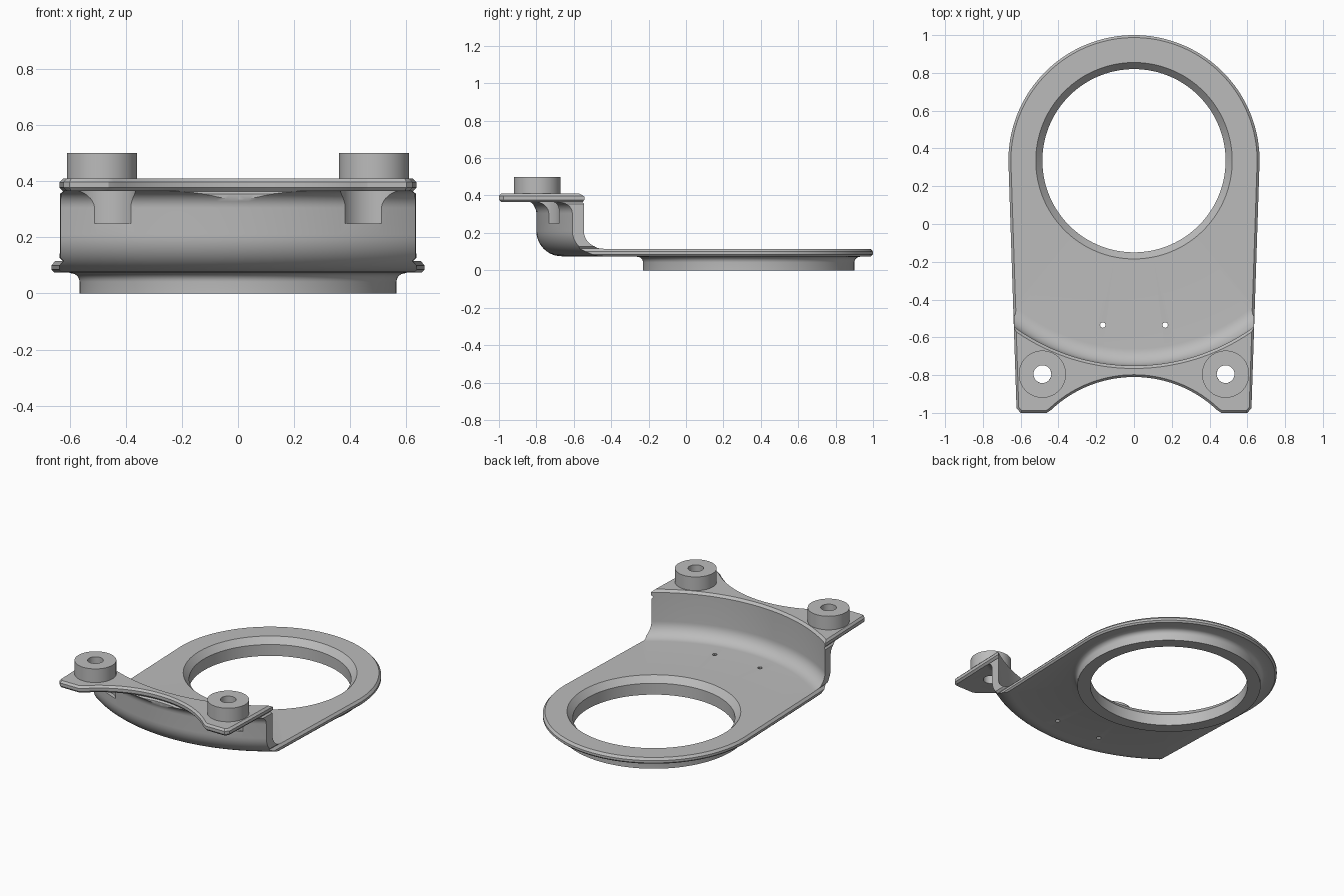
import bpy, bmesh
from math import sin, cos, pi, sqrt, radians
from mathutils import Vector

cube = bpy.data.objects.get("Cube")
if cube:
    bpy.data.objects.remove(cube, do_unlink=True)

grey = bpy.data.materials.new("plain_grey")
grey.use_nodes = True
grey.diffuse_color = (0.5, 0.5, 0.5, 1)
grey.node_tree.nodes["Principled BSDF"].inputs["Base Color"].default_value = grey.diffuse_color

AXIS_Y = 0.335      # centre of the big ring
BOLT = (0.485, -0.795)


def make_object(name, bm):
    bmesh.ops.recalc_face_normals(bm, faces=bm.faces)
    mesh = bpy.data.meshes.new(name)
    bm.to_mesh(mesh)
    bm.free()
    mesh.materials.append(grey)
    obj = bpy.data.objects.new(name, mesh)
    bpy.context.collection.objects.link(obj)
    return obj


def skin(bm, rings, wrap):
    """Join equal closed rings of vertices with quads."""
    n = len(rings[0])
    pairs = list(zip(rings, rings[1:]))
    if wrap:
        pairs.append((rings[-1], rings[0]))
    for a, b in pairs:
        for i in range(n):
            j = (i + 1) % n
            bm.faces.new((a[i], a[j], b[j], b[i]))


def revolve(name, profile, cx, cy, segs):
    """Turn a closed (radius, z) section round a vertical axis."""
    bm = bmesh.new()
    rings = []
    for k in range(segs):
        a = 2 * pi * k / segs
        rings.append([bm.verts.new((cx + r * cos(a), cy + r * sin(a), z)) for r, z in profile])
    skin(bm, rings, True)
    return make_object(name, bm)


def cylinder(name, cx, cy, radius, z0, z1, segs):
    bm = bmesh.new()
    rings = [[bm.verts.new((cx + radius * cos(2 * pi * i / segs),
                            cy + radius * sin(2 * pi * i / segs), z)) for i in range(segs)]
             for z in (z0, z1)]
    skin(bm, rings, False)
    bm.faces.new(rings[0])
    bm.faces.new(rings[1])
    return make_object(name, bm)


def arc(cx, cz, r, a0, a1, n=10):
    return [(cx + r * cos(radians(a0 + (a1 - a0) * i / n)),
             cz + r * sin(radians(a0 + (a1 - a0) * i / n))) for i in range(n + 1)]


def inset(points, d):
    """Move a counter-clockwise outline inward by d."""
    result = []
    for i, p in enumerate(points):
        e0 = (p - points[i - 1]).normalized()
        e1 = (points[(i + 1) % len(points)] - p).normalized()
        n0, n1 = Vector((-e0.y, e0.x)), Vector((-e1.y, e1.x))
        result.append(p + (n0 + n1) * d / (1 + n0.dot(n1)))
    return result


def boolean(obj, cutter, operation):
    mod = obj.modifiers.new(operation, 'BOOLEAN')
    mod.operation = operation
    mod.solver = 'EXACT'
    mod.object = cutter
    bpy.context.view_layer.objects.active = obj
    bpy.ops.object.modifier_apply(modifier=mod.name)
    bpy.data.objects.remove(cutter, do_unlink=True)


def smooth(obj):
    bpy.ops.object.select_all(action='DESELECT')
    obj.select_set(True)
    bpy.context.view_layer.objects.active = obj
    bpy.ops.object.shade_smooth_by_angle(angle=radians(30))


# Section: ring collar, plate, curved wall and flange
section = [(0.485, 0), (0.565, 0)]
section += arc(0.595, 0.042, 0.03, 180, 90, 6)
section += [(0.605, 0.075)]
section += arc(1.0, 0.21, 0.135, -90, 0)
section += arc(1.195, 0.305, 0.06, 180, 90, 8)
section += [(1.6, 0.365), (1.6, 0.41), (1.1, 0.41), (1.085, 0.395)]
section += arc(0.995, 0.205, 0.09, 0, -90)
section += [(0.52, 0.115), (0.485, 0.075)]
bracket = revolve("bracket", section, 0, AXIS_Y, 192)

# Plan outline: round back, tapering sides, scooped front edge
outline = [Vector(p) for p in arc(0, AXIS_Y, 0.665, 0, 180, 72)]
outline += [Vector(p) for p in ((-0.622, -0.975), (-0.6, -1), (-0.462, -1))]
scoop_r, scoop_y = 0.64, -1.45
for i in range(33):
    x = -0.44 + 0.88 * i / 32
    outline.append(Vector((x, scoop_y + sqrt(scoop_r ** 2 - x * x))))
outline += [Vector(p) for p in ((0.462, -1), (0.6, -1), (0.622, -0.975))]

# Trim to the outline with chamfered plate and flange edges
levels = ((-0.1, 0.015), (0.07, 0.015), (0.085, 0), (0.1, 0), (0.116, 0.014),
          (0.128, 0.002), (0.355, 0.002), (0.364, 0.012), (0.377, 0), (0.397, 0),
          (0.411, 0.013), (0.6, 0.013))
bm = bmesh.new()
rings = [[bm.verts.new((p.x, p.y, z)) for p in inset(outline, d)] for z, d in levels]
skin(bm, rings, False)
bm.faces.new(rings[0])
bm.faces.new(rings[-1])
boolean(bracket, make_object("outline_cutter", bm), 'INTERSECT')

# Bolt holes, spot faces under the flange and small pin holes
for side in (-1, 1):
    x = side * BOLT[0]
    boolean(bracket, cylinder("spot_face", x, BOLT[1], 0.12, 0.25, 0.3649, 48), 'DIFFERENCE')
    boolean(bracket, cylinder("bolt_hole", x, BOLT[1], 0.047, 0.3, 0.6, 32), 'DIFFERENCE')
    boolean(bracket, cylinder("pin_hole", side * 0.165, -0.535, 0.015, 0, 0.3, 8), 'DIFFERENCE')
smooth(bracket)

# Raised bosses round the bolt holes
for side, name in ((-1, "right_boss"), (1, "left_boss")):
    ring = [(0.047, 0.4), (0.125, 0.4), (0.125, 0.5), (0.047, 0.5)]
    smooth(revolve(name, ring, side * BOLT[0], BOLT[1], 64))
